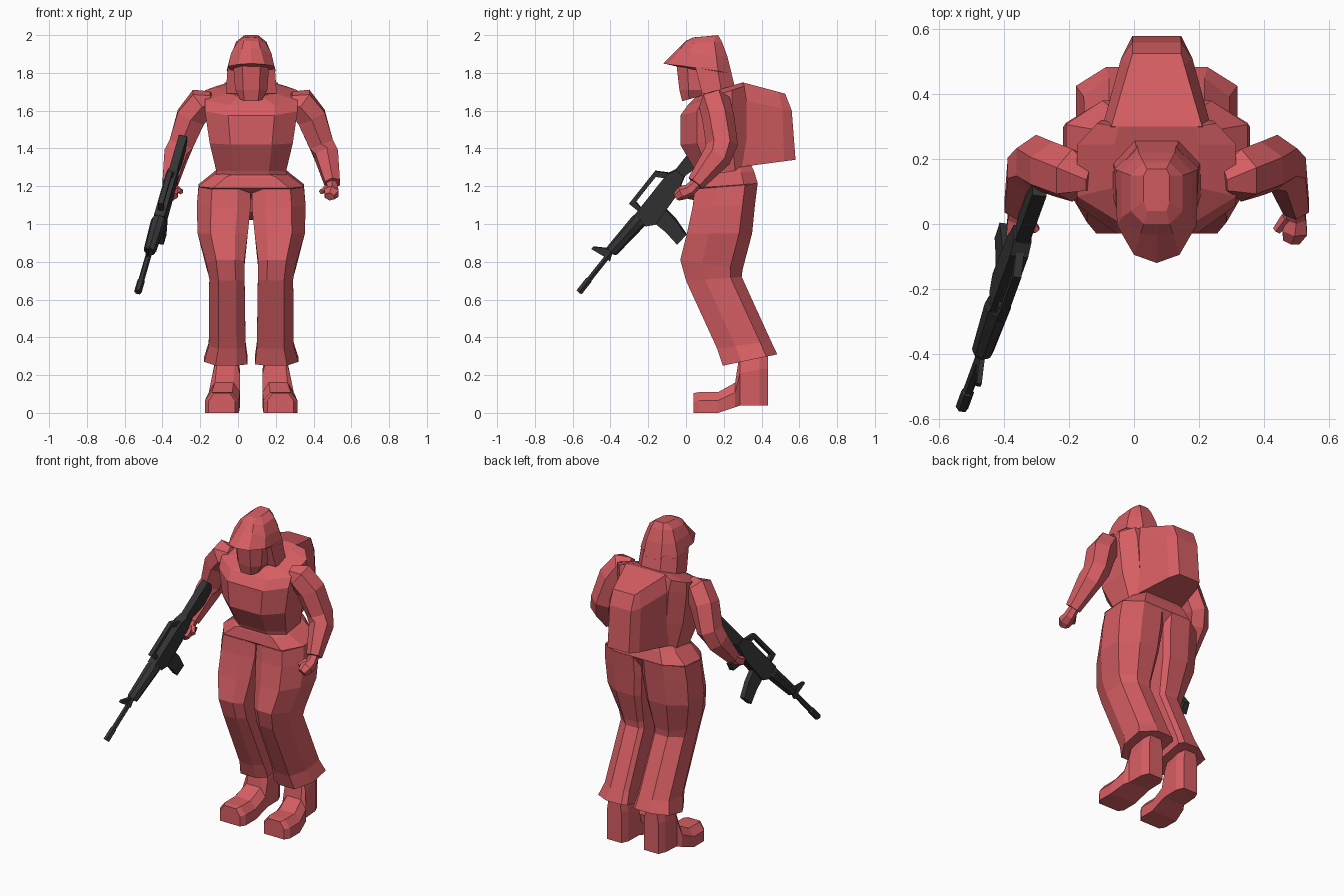
import bpy, bmesh, math
from mathutils import Vector

CX = 0.07  # centre line of the figure


def material(name, colour):
    m = bpy.data.materials.new(name)
    m.diffuse_color = (*colour, 1)
    return m


RED = material("dusty red", (0.67, 0.112, 0.125))
DARK = material("dark grey", (0.035, 0.035, 0.035))


def loft(name, rings, mat=RED):
    """Skin a row of equal-length rings and cap both ends."""
    bm = bmesh.new()
    rows = [[bm.verts.new(p) for p in r] for r in rings]
    n = len(rows[0])
    for a, b in zip(rows, rows[1:]):
        for i in range(n):
            j = (i + 1) % n
            bm.faces.new((a[i], a[j], b[j], b[i]))
    bm.faces.new(rows[0])
    bm.faces.new(rows[-1])
    bmesh.ops.recalc_face_normals(bm, faces=bm.faces)
    me = bpy.data.meshes.new(name)
    bm.to_mesh(me)
    bm.free()
    me.materials.append(mat)
    ob = bpy.data.objects.new(name, me)
    bpy.context.collection.objects.link(ob)
    return ob


def mirrored(half):
    """Close a half outline (x, y, z) across the centre line."""
    return [(CX + x, y, z) for x, y, z in half] + \
           [(CX - x, y, z) for x, y, z in reversed(half)]


def oct_ring(w, yf, yb, zf, zb=None, front=0.5, back=0.7, s0=0.25, s1=0.78):
    """Eight-sided horizontal ring, symmetric about the centre line."""
    zb = zf if zb is None else zb
    return mirrored([(x * w, yf + (yb - yf) * t, zf + (zb - zf) * t)
                     for x, t in ((front, 0), (1, s0), (1, s1), (back, 1))])


def tube(name, path, n=6):
    """Faceted limb along (point, radius, depth radius) entries."""
    pts = [Vector(p[0]) for p in path]
    rings = []
    for i, (p, rx, ry) in enumerate(path):
        t = (pts[min(i + 1, len(pts) - 1)] - pts[max(i - 1, 0)]).normalized()
        u = (Vector((1, 0, 0)) - t * t.x).normalized()
        v = t.cross(u)
        rings.append([pts[i] + u * rx * math.cos(a) + v * ry * math.sin(a)
                      for a in (2 * math.pi * (k + 0.5) / n for k in range(n))])
    return loft(name, rings)


# Torso with flat, broad shoulders
loft("torso", [
    oct_ring(0.19, 0.07, 0.33, 1.23),
    oct_ring(0.185, 0.05, 0.32, 1.28),
    oct_ring(0.22, -0.03, 0.32, 1.42, 1.45),
    oct_ring(0.245, -0.03, 0.32, 1.575, 1.66),
    oct_ring(0.245, 0.01, 0.31, 1.63, 1.73, back=0.75),
    oct_ring(0.13, 0.05, 0.30, 1.67, 1.75, back=0.9)])


# Backpack, a narrow block tapering to the rear
def pack_ring(wf, wc, wb, yf, yc, yb, zf, zb):
    return mirrored([(w, y, zf + (zb - zf) * (y - yf) / (yb - yf))
                     for w, y in ((wf, yf), (wc, yc), (wb, yb))])


loft("backpack", [
    pack_ring(0.16, 0.105, 0.075, 0.275, 0.52, 0.58, 1.30, 1.34),
    pack_ring(0.17, 0.11, 0.075, 0.29, 0.51, 0.56, 1.66, 1.60),
    pack_ring(0.14, 0.085, 0.075, 0.30, 0.49, 0.525, 1.75, 1.69)])

# Trousers: hips
loft("hips", [
    oct_ring(0.17, 0.06, 0.345, 1.265, 1.31),
    oct_ring(0.20, 0.055, 0.36, 1.25, 1.28, front=0.65),
    oct_ring(0.28, 0.045, 0.38, 1.19, 1.215, front=0.72, back=0.6, s0=0.33, s1=0.78),
    oct_ring(0.23, 0.13, 0.33, 1.13, 1.12, front=0.72),
    oct_ring(0.10, 0.16, 0.28, 1.06, 1.02)])


# Legs and boots
def leg_ring(s, inn, out, yf, yb, zf, zb):
    shape = [(0.25, 0), (0.74, 0), (1, 0.34), (1, 0.8), (0.6, 1), (0.12, 1), (0, 0.92), (0, 0.12)]
    return [(CX + s * (inn + (out - inn) * a), yf + (yb - yf) * t, zf + (zb - zf) * t)
            for a, t in shape]


def boot_ring(s, inn, out, y, z0, z1):
    c = (out - inn) * 0.2
    zm = z0 + (z1 - z0) * 0.6
    return [(CX + s * x, y, z) for x, z in
            [(inn, z0), (out, z0), (out, zm), (out - c, z1), (inn + c, z1), (inn, zm)]]


for s, side in ((1, "left"), (-1, "right")):
    loft(side + "_trouser_leg", [
        leg_ring(s, 0.004, 0.279, 0.046, 0.379, 1.185, 1.212),
        leg_ring(s, 0.003, 0.288, 0.035, 0.365, 1.09, 1.10),
        leg_ring(s, 0.018, 0.284, 0.005, 0.35, 0.95, 0.95),
        leg_ring(s, 0.037, 0.238, -0.03, 0.30, 0.81, 0.76),
        leg_ring(s, 0.035, 0.222, 0.00, 0.295, 0.70, 0.72),
        leg_ring(s, 0.03, 0.225, 0.165, 0.45, 0.34, 0.38),
        leg_ring(s, 0.02, 0.249, 0.195, 0.483, 0.25, 0.31)])
    loft(side + "_boot", [
        boot_ring(s, 0.085, 0.225, 0.04, 0.00, 0.105),
        boot_ring(s, 0.065, 0.245, 0.07, 0.00, 0.11),
        boot_ring(s, 0.065, 0.245, 0.17, 0.00, 0.11),
        boot_ring(s, 0.06, 0.225, 0.26, 0.03, 0.16),
        boot_ring(s, 0.06, 0.205, 0.285, 0.038, 0.32),
        boot_ring(s, 0.06, 0.20, 0.39, 0.04, 0.36),
        boot_ring(s, 0.08, 0.18, 0.435, 0.04, 0.36)])

    # Arm and hand
    X = lambda x, y, z: (CX + s * x, y, z)
    tube(side + "_arm", [
        (X(0.205, 0.14, 1.66), 0.045, 0.04),
        (X(0.26, 0.15, 1.645), 0.085, 0.085),
        (X(0.32, 0.17, 1.565), 0.088, 0.085),
        (X(0.372, 0.19, 1.42), 0.075, 0.085),
        (X(0.40, 0.165, 1.36), 0.07, 0.078),
        (X(0.43, 0.05, 1.215), 0.046, 0.047)])
    tube(side + "_hand", [
        (X(0.425, 0.06, 1.22), 0.03, 0.03),
        (X(0.43, 0.02, 1.18), 0.034, 0.034),
        (X(0.425, -0.02, 1.165), 0.045, 0.038),
        (X(0.415, -0.05, 1.145), 0.03, 0.025)])
    tube(side + "_thumb", [
        (X(0.40, 0.02, 1.19), 0.018, 0.018),
        (X(0.37, -0.02, 1.17), 0.014, 0.014)], 5)

# Neck and face
loft("neck", [oct_ring(0.09, 0.06, 0.24, 1.62), oct_ring(0.085, 0.05, 0.23, 1.80)])
loft("face", [
    oct_ring(0.06, -0.02, 0.12, 1.65, 1.69, front=0.6),
    oct_ring(0.085, -0.035, 0.16, 1.71, front=0.5),
    oct_ring(0.095, -0.05, 0.18, 1.84, front=0.5)])


# Cap with a sloping, rounded peak
def cap_ring(pts):
    return mirrored([(0.0001 if i == 0 else x, y, z) for i, (x, y, z) in enumerate(pts)])


loft("cap", [
    cap_ring([(0, -0.03, 1.83), (0.06, -0.02, 1.83), (0.11, 0.03, 1.82), (0.115, 0.17, 1.80), (0.055, 0.23, 1.785)]),
    cap_ring([(0, -0.12, 1.85), (0.07, -0.095, 1.845), (0.122, -0.005, 1.835), (0.13, 0.17, 1.81), (0.06, 0.242, 1.795)]),
    cap_ring([(0, -0.035, 1.935), (0.05, -0.03, 1.925), (0.108, 0.02, 1.90), (0.108, 0.16, 1.89), (0.055, 0.218, 1.89)]),
    cap_ring([(0, 0.0, 1.97), (0.04, 0.0, 1.968), (0.08, 0.04, 1.955), (0.08, 0.15, 1.965), (0.04, 0.19, 1.965)]),
    cap_ring([(0, 0.04, 1.988), (0.03, 0.04, 1.987), (0.04, 0.07, 1.99), (0.04, 0.15, 1.997), (0.03, 0.17, 2.0)])])


# Neck flap hanging at the sides and back
def flap_ring(w, yf, yb, z, zb):
    return mirrored([(w - 0.04, yf, z), (w, yf, z), (w, yb - 0.07, z), (w * 0.5, yb, zb)])


loft("neck_flap", [
    flap_ring(0.135, 0.085, 0.26, 1.69, 1.72),
    flap_ring(0.125, 0.05, 0.235, 1.83, 1.82)])

# Rifle, drawn as side profiles along its own axis
TIP = Vector((-0.53, -0.565, 0.64))
AXIS = Vector((0.24, 0.66, 0.83)).normalized()
WIDE = (Vector((1, 0, 0)) - AXIS * AXIS.x).normalized()
UP = WIDE.cross(AXIS)


def plate(name, profile, half):
    loft(name, [[TIP + AXIS * a + UP * h + WIDE * w for a, h in profile]
                for w in (-half, half)], DARK)


def rod(name, stations, n=6):
    """Round part along the rifle axis from (distance, radius, height)."""
    loft(name, [[TIP + AXIS * a + UP * (h + r * math.sin(t)) + WIDE * r * math.cos(t)
                 for t in (2 * math.pi * k / n for k in range(n))]
                for a, r, h in stations], DARK)


rod("rifle_barrel", [(0, 0.02, 0), (0.08, 0.02, 0), (0.085, 0.016, 0), (0.30, 0.016, 0)])
rod("rifle_handguard", [(0.28, 0.03, 0), (0.29, 0.034, 0), (0.50, 0.042, -0.012), (0.52, 0.036, -0.012)], 8)
plate("rifle_front_sight", [(0.225, 0.092), (0.24, 0.092), (0.30, 0.0), (0.235, -0.025), (0.235, 0.02)], 0.008)
plate("rifle_receiver", [(0.51, 0.025), (0.80, 0.025), (0.85, 0.0), (0.85, -0.055),
                         (0.74, -0.085), (0.55, -0.095), (0.51, -0.06)], 0.028)
plate("rifle_carry_handle", [(0.545, 0.02), (0.545, 0.085), (0.77, 0.085), (0.81, 0.02), (0.775, 0.02),
                             (0.75, 0.062), (0.575, 0.062), (0.565, 0.02)], 0.013)
plate("rifle_magazine", [(0.55, -0.08), (0.645, -0.08), (0.635, -0.16), (0.605, -0.255),
                         (0.535, -0.25), (0.55, -0.16)], 0.018)
plate("rifle_grip", [(0.73, -0.07), (0.79, -0.06), (0.83, -0.165), (0.785, -0.18)], 0.017)
plate("rifle_stock", [(0.84, 0.005), (1.08, 0.005), (1.085, -0.115), (1.06, -0.12), (0.84, -0.05)], 0.022)
